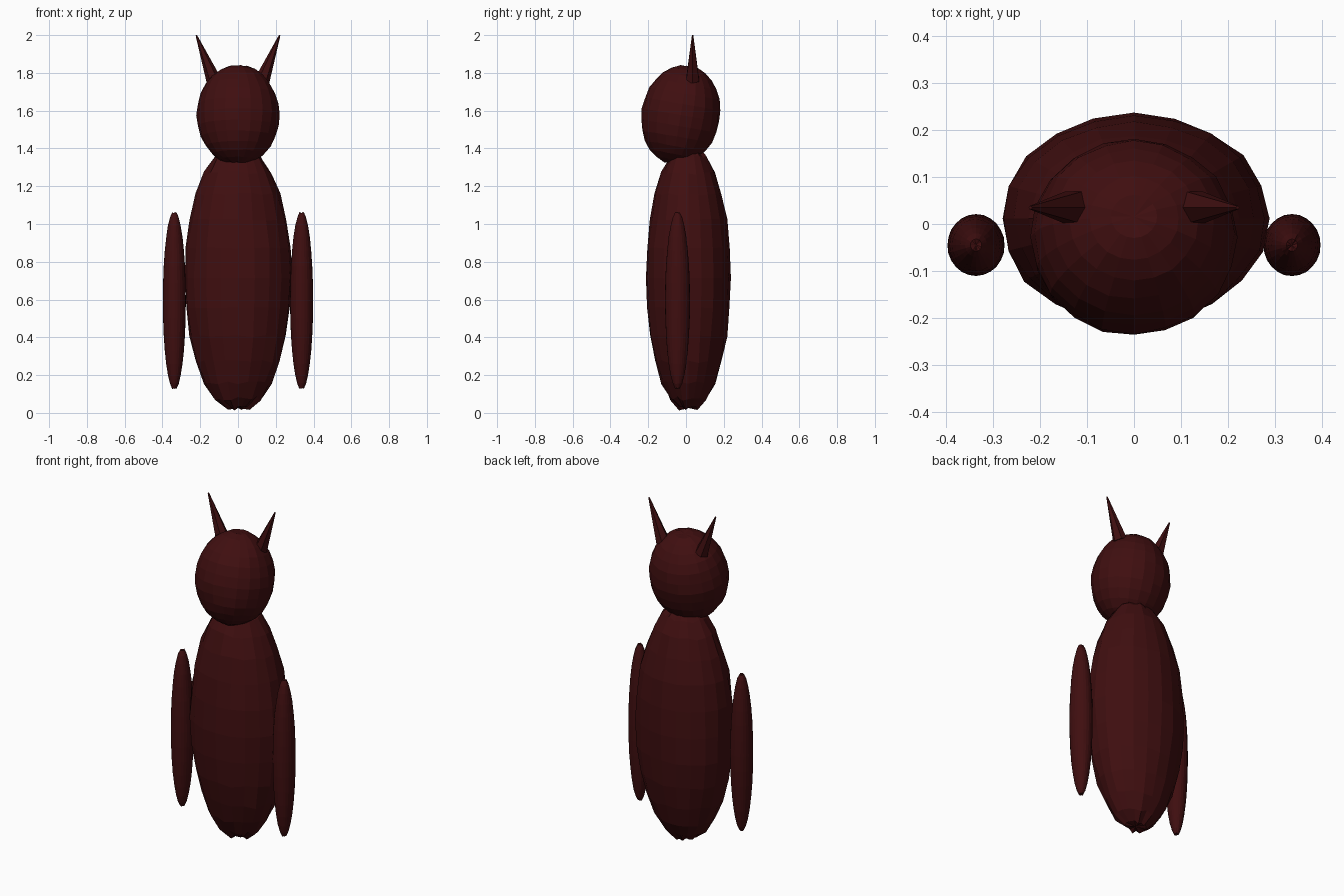
import bpy
import bmesh
import random
from mathutils import Vector, Matrix

random.seed(4)
if "Cube" in bpy.data.objects:
    bpy.data.objects.remove(bpy.data.objects["Cube"])

# One dark red for everything
red = bpy.data.materials.new("dark_red")
red.use_nodes = True
colour = (0.05, 0.0045, 0.005, 1)
red.diffuse_color = colour
red.node_tree.nodes["Principled BSDF"].inputs["Base Color"].default_value = colour


def finish(bm, name, matrix):
    bm.transform(matrix)
    bmesh.ops.recalc_face_normals(bm, faces=bm.faces)
    mesh = bpy.data.meshes.new(name)
    bm.to_mesh(mesh)
    bm.free()
    mesh.materials.append(red)
    obj = bpy.data.objects.new(name, mesh)
    bpy.context.collection.objects.link(obj)
    return obj


def rough_ellipsoid(name, centre, radii, segments, rings, rough, tilt=0.0):
    """Hand-shaped faceted ellipsoid with slightly sunken poles."""
    bm = bmesh.new()
    bmesh.ops.create_uvsphere(bm, u_segments=segments, v_segments=rings, radius=1)
    for v in bm.verts:
        if abs(v.co.z) > 0.999:
            v.co.z *= 0.97
        else:
            v.co *= 1 + random.uniform(-rough, rough)
    matrix = (Matrix.Translation(centre) @ Matrix.Rotation(tilt, 4, "X")
              @ Matrix.Diagonal((*radii, 1)))
    return finish(bm, name, matrix)


def horn(name, base, tip, radius):
    """Six-sided spike from base to tip."""
    base, tip = Vector(base), Vector(tip)
    axis = tip - base
    bm = bmesh.new()
    bmesh.ops.create_cone(bm, cap_ends=True, segments=6, radius1=radius,
                          radius2=0.004, depth=axis.length)
    turn = axis.to_track_quat("Z", "Y").to_matrix().to_4x4()
    return finish(bm, name, Matrix.Translation((base + tip) / 2) @ turn)


# Torso and head
rough_ellipsoid("body", (0, 0.012, 0.715), (0.285, 0.226, 0.71), 20, 14, 0.018)
rough_ellipsoid("head", (0, -0.028, 1.577), (0.22, 0.208, 0.266), 20, 14, 0.012, -0.17)

# Paired arms and horns
for side, label in ((1, "left"), (-1, "right")):
    rough_ellipsoid(label + "_arm", (side * 0.337, -0.045, 0.595),
                    (0.061, 0.066, 0.475), 24, 16, 0.006)
    horn(label + "_horn", (side * 0.128, 0.035, 1.76), (side * 0.221, 0.035, 2.0), 0.04)
